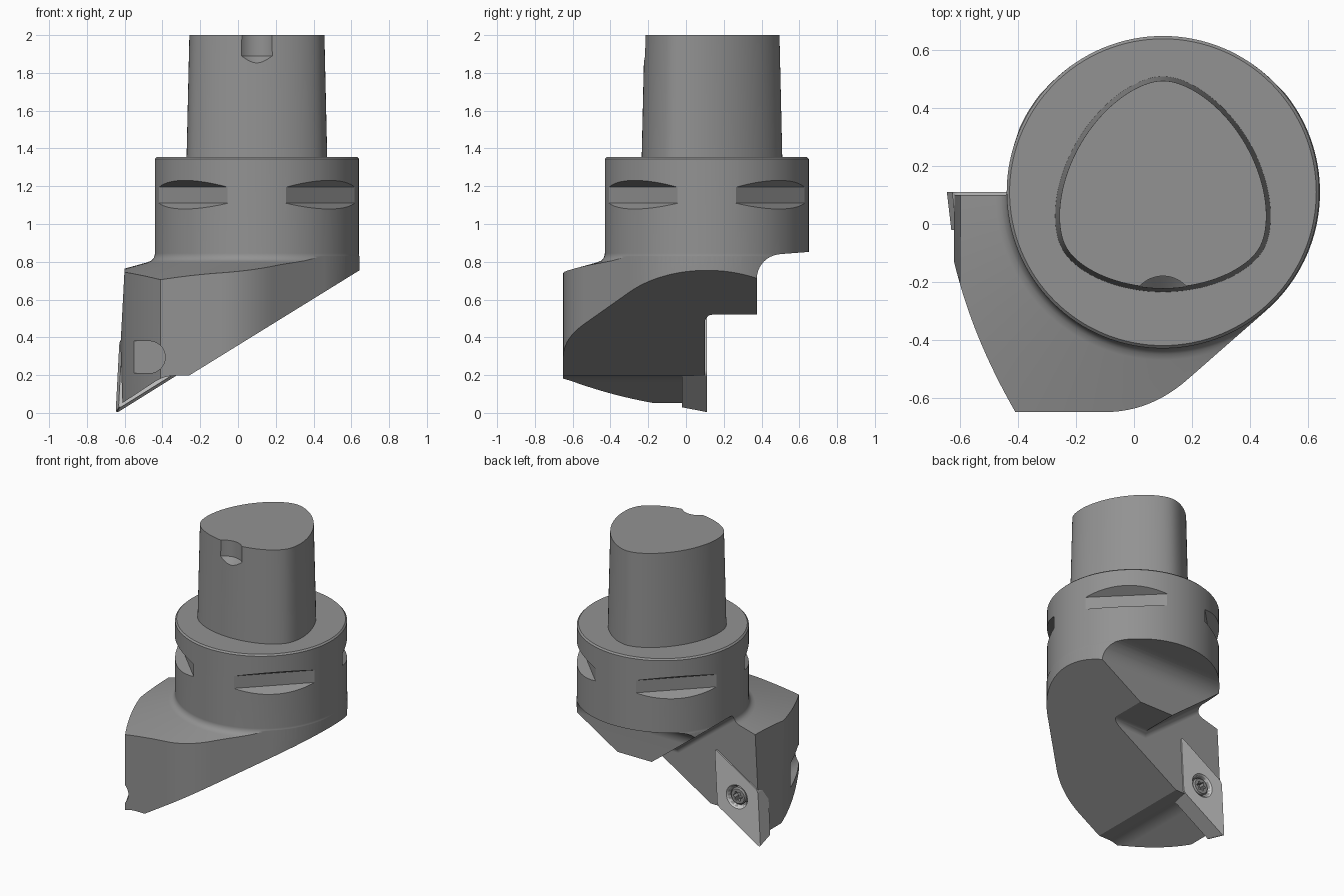
import bpy, bmesh
from math import sin, cos, pi, radians

if "Cube" in bpy.data.objects:
    bpy.data.objects.remove(bpy.data.objects["Cube"])

CX, CY, R = 0.10, 0.11, 0.54      # main axis and flange radius


def grey(name, v):
    m = bpy.data.materials.new(name)
    m.diffuse_color = (v, v, v, 1)
    m.use_nodes = True
    m.node_tree.nodes["Principled BSDF"].inputs["Base Color"].default_value = m.diffuse_color
    return m


STEEL, CARBIDE = grey("dark_steel", 0.29), grey("carbide", 0.62)


def loft(name, rings):
    """Closed solid through rings of equal point count."""
    bm = bmesh.new()
    vs = [[bm.verts.new(p) for p in r] for r in rings]
    n = len(vs[0])
    for a, b in zip(vs, vs[1:]):
        for i in range(n):
            j = (i + 1) % n
            bm.faces.new((a[i], a[j], b[j], b[i]))
    bm.faces.new(vs[0][::-1])
    bm.faces.new(vs[-1])
    bmesh.ops.recalc_face_normals(bm, faces=bm.faces)
    me = bpy.data.meshes.new(name)
    bm.to_mesh(me)
    bm.free()
    ob = bpy.data.objects.new(name, me)
    bpy.context.collection.objects.link(ob)
    return ob


def prism(name, pts, axis, lo, hi):
    """Extrude a 2D outline along an axis."""
    put = {'x': lambda a, b, t: (t, a, b), 'y': lambda a, b, t: (a, t, b),
           'z': lambda a, b, t: (a, b, t)}[axis]
    return loft(name, [[put(a, b, t) for a, b in pts] for t in (lo, hi)])


def circle(cx, cy, r, n=48):
    return [(cx + r * cos(2 * pi * i / n), cy + r * sin(2 * pi * i / n)) for i in range(n)]


def lathe(name, prof, cx, cy, n=128):
    return loft(name, [[(x, y, z) for x, y in circle(cx, cy, r, n)] for r, z in prof])


def boolean(ob, tool, op='DIFFERENCE', keep=False):
    m = ob.modifiers.new(op, 'BOOLEAN')
    m.operation, m.object, m.solver = op, tool, 'EXACT'
    bpy.context.view_layer.objects.active = ob
    bpy.ops.object.modifier_apply(modifier=m.name)
    if not keep:
        bpy.data.objects.remove(tool)


def finish(ob, mat):
    """Smooth shading with sharp edges kept, flat areas kept flat."""
    bpy.ops.object.select_all(action='DESELECT')
    ob.select_set(True)
    bpy.context.view_layer.objects.active = ob
    bpy.ops.object.shade_smooth_by_angle(angle=radians(28))
    ob.modifiers.new("normals", 'WEIGHTED_NORMAL').keep_sharp = True
    ob.data.materials.clear()
    ob.data.materials.append(mat)


def bezier(p, c, q, n=12):
    return [tuple((1-t)**2 * a + 2*t*(1-t) * b + t*t * d for a, b, d in zip(p, c, q))
            for t in (i / n for i in range(n + 1))]


# Flange with filleted conical shoulder spreading below it
fillet = [(0.58 - 0.04 * sin(a), 0.845 - 0.045 * cos(a))
          for a in (i * pi / 12 for i in range(1, 7))]
body = lathe("cutter_body", [(1.15, -0.2), (1.15, 0.641), (0.58, 0.797)] + fillet +
             [(R, 1.345), (R - 0.01, 1.355)], CX, CY)

# Head trimmed to its plan outline
arc = [(CX + 0.543 * cos(a), CY + 0.543 * sin(a))
       for a in (radians(-48.7 + i * 228.7 / 90) for i in range(91))]
plan = (bezier((-0.622, -0.13), (-0.56, -0.39), (-0.41, -0.65), 16) +
        bezier((-0.10, -0.65), (0.06, -0.65), (0.19, -0.533)) +
        arc + [(-0.443, 0.10), (-0.64, 0.10), (-0.64, -0.13)])
boolean(body, prism("plan", plan, 'z', -0.5, 1.6), 'INTERSECT')

# Head trimmed to its front profile
side = ([(-0.60, 1.5), (0.7, 1.5), (0.7, 0.79), (-0.26, 0.197)] +
        bezier((-0.33, 0.197), (-0.39, 0.197), (-0.44, 0.165), 8) +
        [(-0.612, 0.052), (-0.622, 0.36), (-0.60, 0.77)])
boolean(body, prism("side", side, 'y', -1, 1), 'INTERSECT')

# Chip pocket behind the insert, with rounded inner corner
pocket = prism("pocket", [(1, -0.5), (1, 0.52), (0.0, 0.52), (-0.46, 0.88),
                          (-1, 1.3), (-1, -0.5)], 'y', 0.10, 1.0)
bm = bmesh.new()
bm.from_mesh(pocket.data)
rim = [e for e in bm.edges if all(v.co.y < 0.5 for v in e.verts)]
bmesh.ops.bevel(bm, geom=rim, offset=0.04, segments=6, profile=0.5, affect='EDGES')
bm.to_mesh(pocket.data)
bm.free()
boolean(body, pocket)

# Rear relief with a large radius
relief = [(0.375, 0.3), (0.375, 0.71)] + [
    (0.505 - 0.13 * cos(a), 0.71 + 0.13 * sin(a)) for a in (i * pi / 20 for i in range(1, 10))
] + [(0.505, 0.841), (0.75, 0.86), (0.75, 0.3)]
boolean(body, prism("relief", relief, 'x', -1, 1))

# Four gripper slots around the flange
for k in range(4):
    slot = prism("slot", [(0.475, 1.11), (0.475, 1.195), (0.56, 1.242), (0.56, 1.07)],
                 'y', -0.4, 0.4)
    slot.location = (CX, CY, 0)
    slot.rotation_euler.z = pi / 4 + k * pi / 2
    bpy.context.view_layer.update()
    boolean(body, slot)

# Round-ended screw recess on the front, screw hole on the pocket face
SX, SZ = -0.467, 0.302
recess = [(-0.8, 0.21)] + [(-0.47 + 0.085 * cos(a), 0.295 + 0.085 * sin(a)) for a in
                           (-pi / 2 + i * pi / 20 for i in range(21))] + [(-0.8, 0.38)]
boolean(body, prism("recess", recess, 'y', -0.9, -0.36))
hole = loft("hole", [[(x, y, z) for x, z in circle(SX, SZ, r)]
                     for r, y in ((0.062, 0.04), (0.066, 0.085), (0.09, 0.125))])
boolean(body, hole, keep=True)
finish(body, STEEL)

# Rounded three-sided tapered shank
def lobed(r, z, a=0.0275, n=144):
    ring = []
    for i in range(n):
        t = 2 * pi * i / n
        h = r + a * cos(3 * (t - pi / 2))
        d = -3 * a * sin(3 * (t - pi / 2))
        ring.append((CX + h * cos(t) - d * sin(t), CY + h * sin(t) + d * cos(t), z))
    return ring


shank = loft("shank", [lobed(0.3727, 1.34), lobed(0.3575, 2.0)])
boolean(shank, lathe("notch", [(0.04, 1.83), (0.11, 1.89), (0.11, 2.1)], CX, -0.29, 64))
finish(shank, STEEL)

# Rhombic insert with rounded noses and side clearance
def rhombus(inset):
    L, w = 0.39, radians(55)
    d1, d2 = radians(87), radians(32)
    tip = (-0.648, -0.004)
    u, v = (cos(d1), sin(d1)), (cos(d2), sin(d2))
    corners = [[tip[k] + L * (i * v[k] + j * u[k]) for k in (0, 1)]
               for i, j in ((0, 0), (1, 0), (1, 1), (0, 1))]
    mid = [sum(c[k] for c in corners) / 4 for k in (0, 1)]
    s = 1 - inset / (L * sin(w) / 2)
    corners = [[mid[k] + (c[k] - mid[k]) * s for k in (0, 1)] for c in corners]
    pts = []
    for n, c in enumerate(corners):
        e = [[c[k] + (o[k] - c[k]) * 0.06 for k in (0, 1)]
             for o in (corners[n - 1], corners[(n + 1) % 4])]
        pts += bezier(e[0], c, e[1], 5)
    return pts


insert = loft("cutting_insert", [[(x, y, z) for x, z in rhombus(i)]
                                 for i, y in ((0.014, -0.02), (0.0, 0.11))])
boolean(insert, hole)
finish(insert, CARBIDE)

# Clamping screw with a six-lobed socket
screw = loft("clamp_screw", [[(x, y, z) for x, z in circle(SX, SZ, r)]
                             for r, y in ((0.055, 0.03), (0.058, 0.09), (0.05, 0.10))])
star = [(SX + (0.029 + 0.006 * cos(6 * t)) * cos(t), SZ + (0.029 + 0.006 * cos(6 * t)) * sin(t))
        for t in (2 * pi * i / 60 for i in range(60))]
boolean(screw, prism("socket", star, 'y', 0.06, 0.2))
finish(screw, STEEL)
